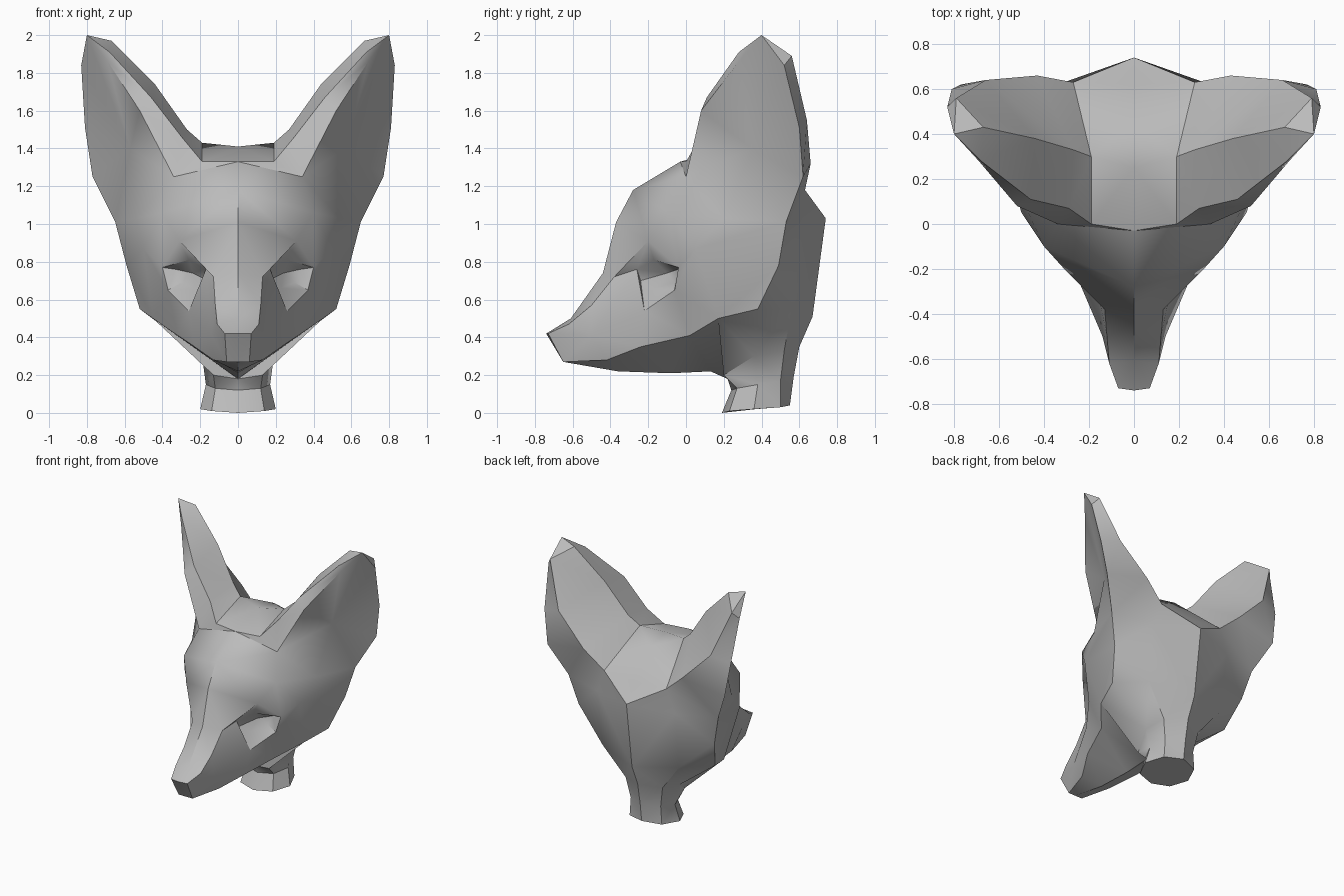
import bpy
import bmesh
from mathutils import Vector

if "Cube" in bpy.data.objects:
    bpy.data.objects.remove(bpy.data.objects["Cube"])

bm = bmesh.new()
verts = {}


def vert(point):
    """Shared vertex for a point given in hundredths of a unit."""
    if point not in verts:
        verts[point] = bm.verts.new(Vector(point) / 100)
    return verts[point]


def add_triangle(*points):
    corners = [vert(p) for p in points]
    if len(set(corners)) == 3 and not bm.faces.get(corners):
        bm.faces.new(corners)


def bridge(first, second):
    """Fill the strip between two feature lines, taking the shorter diagonal."""
    i = j = 0
    while i < len(first) - 1 or j < len(second) - 1:
        step_first = j == len(second) - 1
        if i < len(first) - 1 and not step_first:
            along_first = (Vector(first[i + 1]) - Vector(second[j])).length
            along_second = (Vector(second[j + 1]) - Vector(first[i])).length
            step_first = along_first <= along_second
        if step_first:
            add_triangle(first[i], first[i + 1], second[j])
            i += 1
        else:
            add_triangle(first[i], second[j + 1], second[j])
            j += 1


# Points where several surfaces meet (left half, mirrored later)
nose_tip = (0, -74, 42)
nose_side = (7, -73, 42)
chin = (0, -65, 27)
chin_side = (6, -65, 27)
snout_low = (14, -50, 41)
snout_high = (12, -50, 57)
eye_bridge = (13, -38, 72)
brow = (31, -20, 91)
brow_end = (40, -10, 106)
temple = (40, -4, 77)
cheek_low = (45, 17, 50)
cheek_back = (50, 5, 87)
ear_notch = (34, 0, 125)
ear_root = (19, 0, 133)
ear_crown = (19, 30, 143)
ear_nape = (27, 63, 118)
ear_lobe = (65, 53, 101)
ear_floor = (54, 20, 103)
ear_tip = (80, 40, 200)
crown = (0, -3, 133)
crown_back = (0, 62, 116)
skull_back = (0, 67, 51)
skull_mid = (33, 56, 55)
skull_side = (52, 38, 55)
throat = (0, 22, 18)

# Forehead and top of the snout
face_centre = [nose_tip, (0, -61, 50), (0, -44, 74), (0, -37, 101), (0, -28, 118), crown]
snout_edge = [nose_side, (11, -62, 47), snout_high, eye_bridge, brow, brow_end]
bridge(face_centre, snout_edge + [ear_notch, ear_root])

# Nose front and snout flank
bridge([nose_tip, nose_side], [chin, chin_side])
bridge(snout_edge[:3], [nose_side, snout_low])

# Eye socket and sunken eye
cheek_top = [snout_low, (26, -22, 54), (37, -6, 65), temple]
socket = [eye_bridge, brow] + cheek_top[::-1] + [snout_high, eye_bridge]
eye = [(17, -26, 76), (26, -17, 81), (33, -4, 76), (30, -6, 69), (23, -17, 66), (16, -24, 70)]
eye.append(eye[0])
bridge(socket, eye)
bridge(eye, [(24, -10, 74)])

# Cheek down to the jaw edge
jaw = [chin_side, (13, -42, 28), (23, -24, 35), (32, 2, 41), cheek_low]
bridge([nose_side] + cheek_top + [brow, brow_end], jaw + [cheek_back, brow_end])

# Underside of the jaw
bridge([chin, (0, -36, 22), (0, -8, 21), (0, 13, 22), throat], jaw)

# Side of the head below the ear
side = [skull_side, (59, 49, 78), ear_lobe]
bridge([cheek_low, cheek_back, brow_end], side + [ear_floor, ear_notch])

# Ear: front rim, hollow, inner back and outer back
rim = [ear_root, (29, 7, 145), (46, 11, 167), (68, 28, 191), ear_tip]
hollow_edge = [ear_notch, (52, 8, 160), (69, 28, 186), ear_tip]
ear_ridge = [ear_crown, (27, 33, 150), (44, 38, 174), (67, 43, 197), ear_tip]
ear_back = [ear_nape, (43, 66, 132), (66, 64, 155), (79, 56, 189), ear_tip]
ear_outer = [ear_lobe, (77, 62, 125), (81, 60, 151), (83, 52, 184), ear_tip]
bridge(rim, hollow_edge)
bridge(rim, ear_ridge)
bridge(ear_ridge, ear_back)
bridge(ear_back, ear_outer)
bridge(hollow_edge + ear_outer[::-1] + [ear_floor, ear_notch], [(57, 35, 140)])

# Crown and back of the skull
bridge([crown, (0, 25, 141), (0, 45, 137), crown_back], [ear_root, ear_crown, ear_nape])
skull_line = [ear_nape, (34, 62, 100), skull_mid]
bridge([crown_back, (0, 74, 103), skull_back], skull_line)
bridge(skull_line, side[::-1])

# Neck rings with a flat cut below
neck_top = [throat, (13, 20, 20), (19, 36, 30), (16, 52, 33), (0, 60, 35)]
neck_mid = [(0, 24, 12), (12, 27, 13), (17, 38, 15), (13, 50, 17), (0, 57, 19)]
neck_cut = [(0, 19, 0), (14, 23, 1), (20, 36, 2), (14, 50, 3), (0, 55, 4)]
bridge([cheek_low, skull_side, skull_mid, skull_back], neck_top)
bridge(neck_top, neck_mid)
bridge(neck_mid, neck_cut)
bridge(neck_cut, [(0, 37, 2)])

# Mirror the half into one welded head
half = bm.verts[:] + bm.edges[:] + bm.faces[:]
bmesh.ops.mirror(bm, geom=half, axis="X", merge_dist=0.001)
bmesh.ops.remove_doubles(bm, verts=bm.verts[:], dist=0.001)
bmesh.ops.recalc_face_normals(bm, faces=bm.faces[:])
mesh = bpy.data.meshes.new("fox_head")
bm.to_mesh(mesh)
bm.free()
head = bpy.data.objects.new("fox_head", mesh)
bpy.context.collection.objects.link(head)

# Plain grey clay
clay = bpy.data.materials.new("clay_grey")
clay.use_nodes = True
clay.diffuse_color = (0.5, 0.5, 0.5, 1)
clay.node_tree.nodes["Principled BSDF"].inputs["Base Color"].default_value = clay.diffuse_color
mesh.materials.append(clay)

bpy.ops.object.select_all(action="DESELECT")
head.select_set(True)
bpy.context.view_layer.objects.active = head
bpy.ops.object.shade_smooth_by_angle(angle=0.65)
